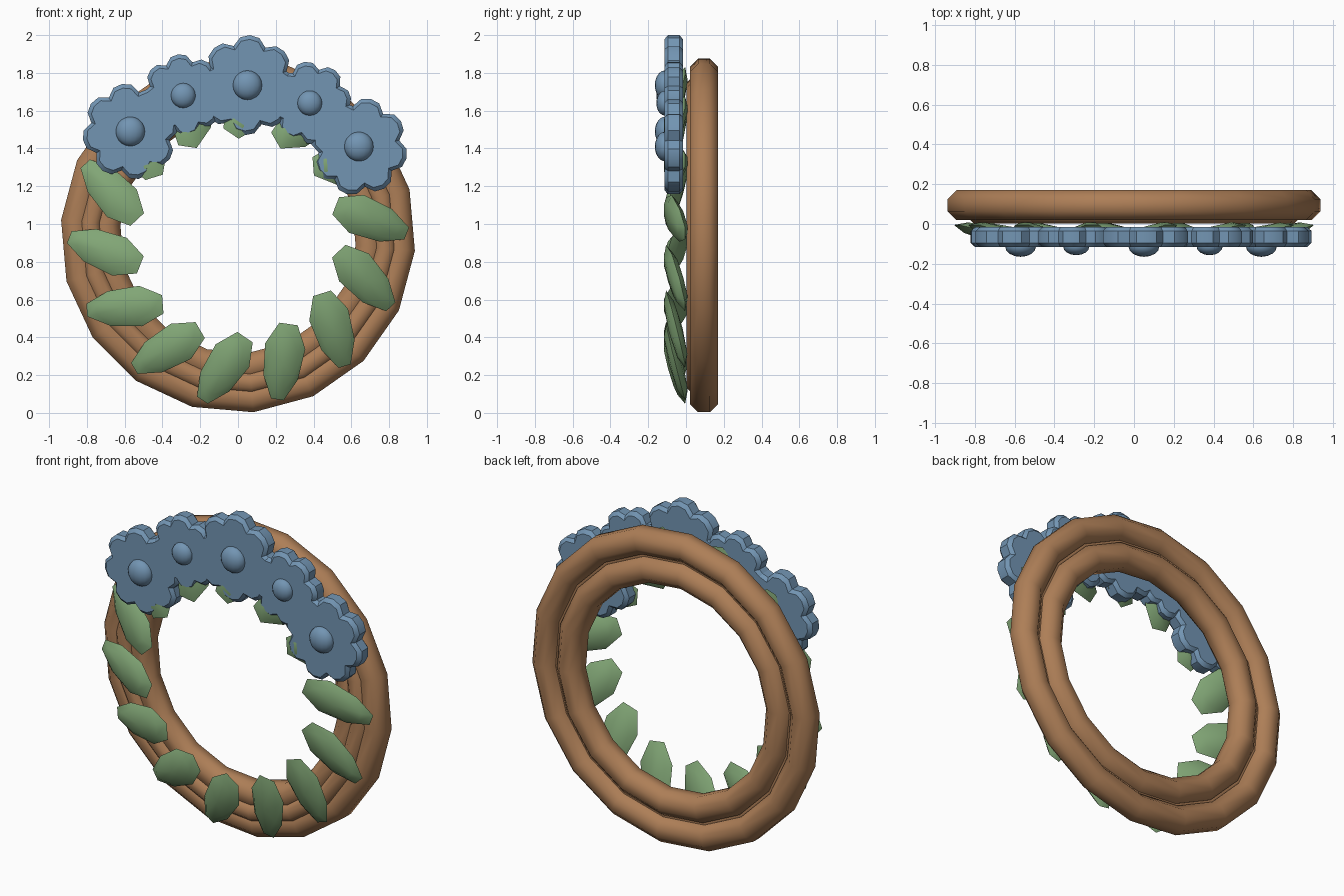
import bpy, bmesh, math
from mathutils import Matrix, Vector

if "Cube" in bpy.data.objects:
    bpy.data.objects.remove(bpy.data.objects["Cube"])

CZ = 0.94  # height of the wreath centre


def material(name, rgb):
    m = bpy.data.materials.new(name)
    m.diffuse_color = (*rgb, 1)
    m.use_nodes = True
    m.node_tree.nodes["Principled BSDF"].inputs["Base Color"].default_value = m.diffuse_color
    return m


BROWN = material("twig_brown", (0.42, 0.21, 0.095))
GREEN = material("leaf_green", (0.22, 0.38, 0.18))
BLUE = material("petal_blue", (0.17, 0.30, 0.45))


def finish(bm, name, mat, angle):
    bmesh.ops.recalc_face_normals(bm, faces=bm.faces)
    me = bpy.data.meshes.new(name)
    bm.to_mesh(me)
    bm.free()
    me.materials.append(mat)
    ob = bpy.data.objects.new(name, me)
    bpy.context.collection.objects.link(ob)
    bpy.ops.object.select_all(action='DESELECT')
    ob.select_set(True)
    bpy.context.view_layer.objects.active = ob
    bpy.ops.object.shade_smooth_by_angle(angle=math.radians(angle))
    return ob


def hoop(name, radius, apothem, y, segs=18, sides=8):
    bm = bmesh.new()
    r = apothem / math.cos(math.pi / sides)
    rings = []
    for i in range(segs):
        a = math.radians(-5) + math.tau * i / segs
        ring = []
        for j in range(sides):
            b = math.tau * (j + 0.5) / sides
            d = radius + r * math.cos(b)
            ring.append(bm.verts.new((d * math.cos(a), y + r * math.sin(b), CZ + d * math.sin(a))))
        rings.append(ring)
    for i in range(segs):
        p, q = rings[i], rings[(i + 1) % segs]
        for j in range(sides):
            k = (j + 1) % sides
            bm.faces.new((p[j], p[k], q[k], q[j]))
    finish(bm, name, BROWN, 60)


def leaf(name, angle):
    # flattened eight-sided lens, leaning out of the ring towards its inner end
    bm = bmesh.new()
    bmesh.ops.create_uvsphere(bm, u_segments=8, v_segments=4, radius=1,
                              matrix=Matrix.Rotation(math.pi / 8, 4, 'Z'))
    for v in bm.verts:
        v.co = Vector((v.co.x * 0.225, v.co.y * 0.108 * (1 + 0.2 * v.co.x), v.co.z * 0.038))
    d = angle + math.pi - math.radians(28)
    p = math.radians(14)
    x = Vector((math.cos(d) * math.cos(p), -math.sin(p), math.sin(d) * math.cos(p)))
    y = Vector((-math.sin(d), 0, math.cos(d)))
    z = x.cross(y)
    m = Matrix((x, y, z)).transposed().to_4x4()
    m.translation = (0.71 * math.cos(angle), -0.055, CZ + 0.71 * math.sin(angle))
    bm.transform(m)
    finish(bm, name, GREEN, 40)


def flower(name, x, z, radius, phase, bump):
    # eight-petalled plate with chamfered rims
    bm = bmesh.new()
    outline = [(0, 0.83), (0.25, 0.97), (0.5, 1.0), (0.75, 0.97)]
    loops = []
    for y, inset in ((-0.115, 0.022), (-0.095, 0), (-0.035, 0), (-0.015, 0.022)):
        loop = []
        for i in range(8):
            for t, s in outline:
                a = math.radians(phase) + math.tau * (i + t - 0.5) / 8
                r = radius * s - inset
                loop.append(bm.verts.new((x + r * math.cos(a), y, z + r * math.sin(a))))
        loops.append(loop)
    n = len(loops[0])
    for p, q in zip(loops, loops[1:]):
        for i in range(n):
            k = (i + 1) % n
            bm.faces.new((p[i], p[k], q[k], q[i]))
    bm.faces.new(loops[0])
    bm.faces.new(loops[-1])
    finish(bm, name + "_petals", BLUE, 35)
    # domed flower centre
    bm = bmesh.new()
    bmesh.ops.create_uvsphere(bm, u_segments=16, v_segments=10, radius=bump)
    bmesh.ops.scale(bm, verts=bm.verts, vec=(1, 0.68, 1))
    bmesh.ops.translate(bm, verts=bm.verts, vec=(x, -0.112, z))
    finish(bm, name + "_centre", BLUE, 60)


# Twig ring: outer and inner hoops plus a front hoop in the groove
hoop("outer_hoop", 0.865, 0.075, 0.095)
hoop("inner_hoop", 0.70, 0.075, 0.095)
hoop("front_hoop", 0.785, 0.058, 0.06)

# Leaves all round
for i in range(14):
    leaf(f"leaf_{i + 1}", math.radians(161) + math.tau * i / 14)

# Flowers across the top: x, z, radius, petal phase, centre size
for i, f in enumerate([(-0.57, 1.49, 0.255, 100, 0.078),
                       (-0.29, 1.68, 0.22, 97, 0.066),
                       (0.05, 1.735, 0.265, 87, 0.078),
                       (0.38, 1.64, 0.22, 52, 0.066),
                       (0.64, 1.41, 0.26, -14, 0.078)]):
    flower(f"flower_{i + 1}", *f)
